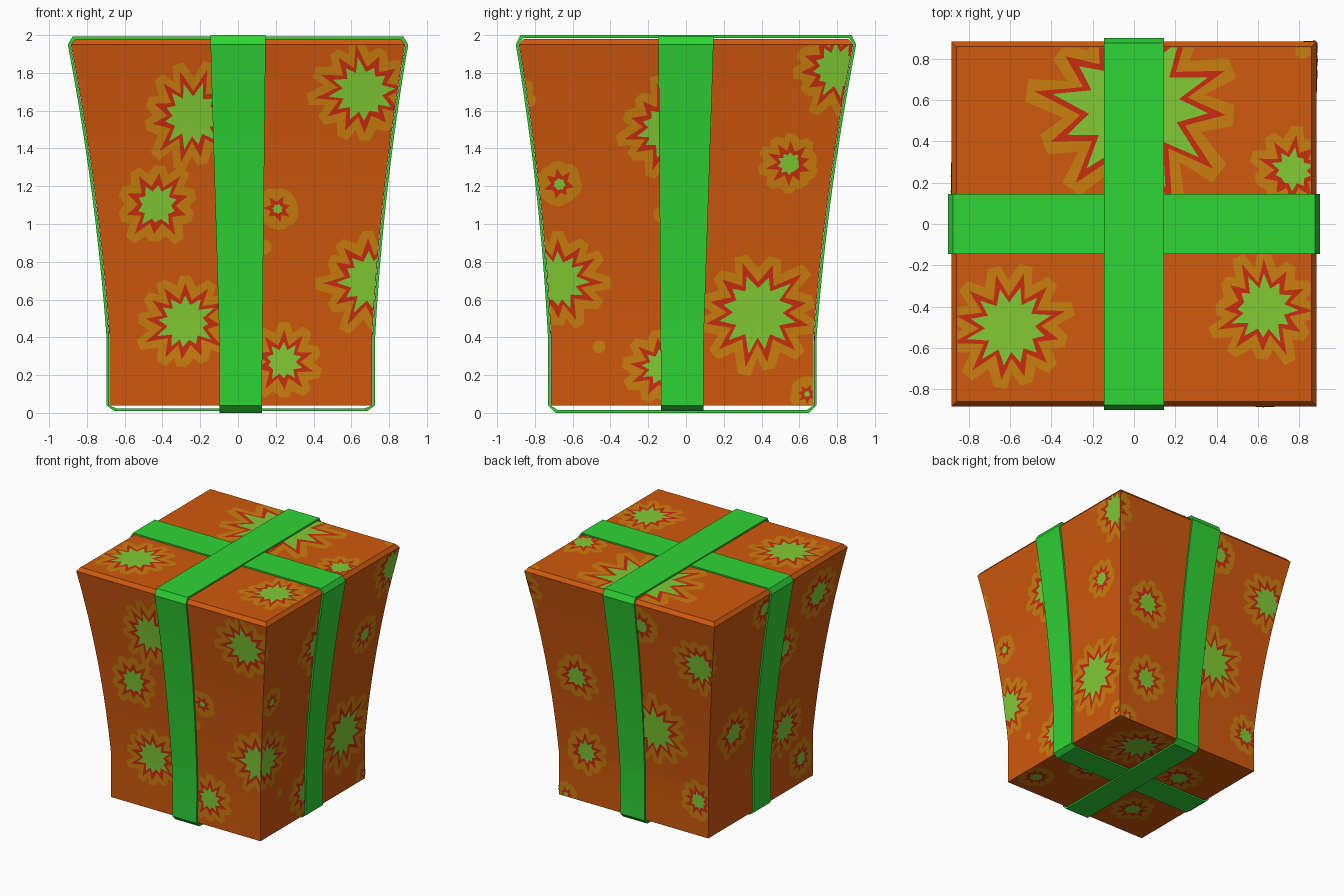
import bpy, bmesh, math, random
from mathutils import Vector

if "Cube" in bpy.data.objects:
    bpy.data.objects.remove(bpy.data.objects["Cube"])

random.seed(4)


def material(name, rgb):
    m = bpy.data.materials.new(name)
    m.diffuse_color = (*rgb, 1)
    m.use_nodes = True
    m.node_tree.nodes["Principled BSDF"].inputs["Base Color"].default_value = m.diffuse_color
    return m


ORANGE = material("orange paper", (0.63, 0.10, 0.004))
GREEN = material("green ribbon", (0.028, 0.66, 0.036))
LIME = material("lime", (0.22, 0.60, 0.035))
RED = material("red", (0.60, 0.025, 0.005))
OCHRE = material("ochre", (0.60, 0.21, 0.004))

BOTTOM, EDGE, TOP = 0.04, 1.95, 1.98


def half(z):
    """Half width of the flared box at a height."""
    t = max(0, z - 0.4)
    return 0.695 + 0.063 * t + 0.0385 * t * t


def centre(z):
    """The foot of the box sits slightly off centre."""
    k = 1 - min(1, max(0, (z - 0.4) / 1.55))
    return (0.015 * k, -0.02 * k)


def make(name, bm, mats, smooth=True):
    me = bpy.data.meshes.new(name)
    bm.to_mesh(me)
    bm.free()
    for m in mats:
        me.materials.append(m)
    ob = bpy.data.objects.new(name, me)
    bpy.context.collection.objects.link(ob)
    if smooth:
        bpy.context.view_layer.objects.active = ob
        ob.select_set(True)
        bpy.ops.object.shade_smooth_by_angle(angle=math.radians(20))
        ob.select_set(False)
    return ob


SIDE_Z = [BOTTOM] + [0.4 + (EDGE - 0.4) * i / 16 for i in range(17)]

# Box: stacked square rings with a small chamfer round the top
bm = bmesh.new()
rings = [(z, half(z)) for z in SIDE_Z] + [(TOP, 0.86)]
loops = []
for z, h in rings:
    cx, cy = centre(z)
    loops.append([bm.verts.new((cx + sx * h, cy + sy * h, z))
                  for sx, sy in ((-1, -1), (1, -1), (1, 1), (-1, 1))])
for a, b in zip(loops, loops[1:]):
    for i in range(4):
        j = (i + 1) % 4
        bm.faces.new((a[i], a[j], b[j], b[i]))
bm.faces.new(loops[0][::-1])
bm.faces.new(loops[-1])
make("box", bm, [ORANGE])


# Ribbons: closed bands with thickness, one along each axis
def ribbon(name, axis, top, bottom):
    bm = bmesh.new()

    def side_path(s, gap, lift):
        pts = [(s * (0.655 + gap), bottom + 0.014 - lift, 0)]
        pts += [(s * (half(z) + gap), z, z) for z in SIDE_Z]
        pts += [(s * (0.86 + gap), top - 0.014 + lift, 2)]
        return pts

    def path(gap, lift):
        return side_path(1, gap, lift) + side_path(-1, gap, lift)[::-1]

    def row(pts, side):
        out = []
        for s, z, zc in pts:
            c = centre(zc)
            w = 0.112 + 0.033 * min(1, max(0, (z - 0.3) / 1.6))
            co = [0, 0, z]
            co[axis] = c[axis] + s
            co[1 - axis] = c[1 - axis] + side * w
            out.append(bm.verts.new(co))
        return out

    corners = [row(path(0.016, 0.014), -1), row(path(0.016, 0.014), 1),
               row(path(0.002, 0), 1), row(path(0.002, 0), -1)]
    n = len(corners[0])
    for a, b in zip(corners, corners[1:] + corners[:1]):
        for i in range(n):
            j = (i + 1) % n
            bm.faces.new((a[i], a[j], b[j], b[i]))
    bmesh.ops.recalc_face_normals(bm, faces=bm.faces)
    make(name, bm, [GREEN])


ribbon("ribbon_side_to_side", 0, 1.992, 0.01)
ribbon("ribbon_front_to_back", 1, 2.0, 0.0)


# Star bursts: thin layered plates (ochre halo, red burst, lime heart)
def outlines(r):
    if r < 0.045:      # plain ochre dot
        return [[(r, i * math.tau / 10) for i in range(10)]]
    n = 7 if r < 0.1 else 10 if r < 0.2 else 12
    step, turn = math.tau / n, random.random()
    halo, burst, heart = [], [], []
    for i in range(n):
        a = turn + i * step + random.uniform(-0.12, 0.12) * step
        tip = r * random.uniform(0.84, 1.1)
        mid = turn + (i + 0.5) * step
        halo += [(tip + 0.04, a - 0.2 * step), (tip + 0.04, a + 0.2 * step),
                 (0.6 * r + 0.065, mid)]
        burst += [(tip, a), (0.56 * r, mid)]
        heart += [(max(0.4 * r, 0.92 * tip - 0.05), a), (0.5 * r - 0.014, mid)]
    return [halo, burst, heart]


def place(side, u, v, off):
    """Map flat pattern coordinates to a point just off a face of the box."""
    if side in ("top", "bottom"):
        if side == "top":
            return (u * 0.86, v * 0.86, TOP + off)
        cx, cy = centre(0)
        return (cx + u * half(0), cy + v * half(0), BOTTOM - off)
    h, (cx, cy) = half(v), centre(v)
    return {"front": (cx + u * h, cy - h - off, v),
            "back": (cx + u * h, cy + h + off, v),
            "right": (cx + h + off, cy + u * h, v),
            "left": (cx - h - off, cy + u * h, v)}[side]


def stars(side, spots):
    bm_all = bmesh.new()
    flat = side in ("top", "bottom")
    lo, hi = (-0.995, 0.995) if flat else (BOTTOM + 0.005, EDGE - 0.003)
    for u0, v0, r in spots:
        for level, outline in enumerate(outlines(r)):
            bm = bmesh.new()

            def vert(rad, ang):
                u, v = u0 + rad * math.cos(ang), v0 + rad * math.sin(ang)
                if flat:
                    s = 0.86 if side == "top" else half(0)
                    return bm.verts.new((u / s, v / s, 0))
                c = centre(v)[0 if side in ("front", "back") else 1]
                return bm.verts.new(((u - c) / half(v), v, 0))

            hub = vert(0, 0)
            inner = [vert(p * 0.5, a) for p, a in outline]
            outer = [vert(p, a) for p, a in outline]
            for i in range(len(outline)):
                j = (i + 1) % len(outline)
                bm.faces.new((hub, inner[i], inner[j]))
                bm.faces.new((inner[i], outer[i], outer[j]))
                bm.faces.new((inner[i], outer[j], inner[j]))
            # trim at the borders of the face
            for co, no in (((-0.995, 0, 0), (-1, 0, 0)), ((0.995, 0, 0), (1, 0, 0)),
                           ((0, lo, 0), (0, -1, 0)), ((0, hi, 0), (0, 1, 0))):
                bmesh.ops.bisect_plane(bm, geom=bm.verts[:] + bm.edges[:] + bm.faces[:],
                                       plane_co=co, plane_no=no, clear_outer=True)
            off = 0.002 + 0.002 * level
            new = {w: bm_all.verts.new(place(side, w.co.x, w.co.y, off)) for w in bm.verts}
            for f in bm.faces:
                vs = [new[w] for w in f.verts]
                if side in ("back", "left", "bottom"):
                    vs.reverse()
                bm_all.faces.new(vs).material_index = level
            bm.free()
    make(side + "_stars", bm_all, [OCHRE, RED, LIME], smooth=False)


stars("front", [(-.24, 1.57, .24), (.66, 1.70, .24), (-.43, 1.10, .18), (.21, 1.08, .07),
                (.70, .70, .24), (-.28, .48, .22), (.24, .27, .16), (.14, .88, .04)])
stars("right", [(-.10, 1.50, .23), (-.67, 1.21, .08), (-.68, .70, .23), (.38, .53, .29),
                (.55, 1.32, .12), (.80, 1.82, .21), (-.13, .24, .16), (-.46, .35, .035),
                (-.13, 1.05, .044), (-.94, 1.68, .10), (.64, .10, .05)])
stars("back", [(-.70, 1.54, .21), (.49, 1.12, .16), (-.22, .85, .26), (.45, .47, .16),
               (-.59, .33, .13), (.64, .06, .06), (-.18, 1.76, .13), (.96, 1.82, .18)])
stars("left", [(.20, 1.84, .12), (-.56, 1.67, .19), (-.18, 1.34, .15), (.40, .83, .17),
               (-.31, .60, .20), (-.55, .25, .12), (.95, 1.54, .15)])
stars("top", [(0, .57, .47), (-.60, -.50, .27), (.63, -.41, .23), (.77, .26, .16),
              (.82, .84, .04)])
stars("bottom", [(.27, .42, .24), (.34, -.10, .15), (-.30, .24, .15), (-.34, -.38, .14),
                 (.58, -.48, .12)])
